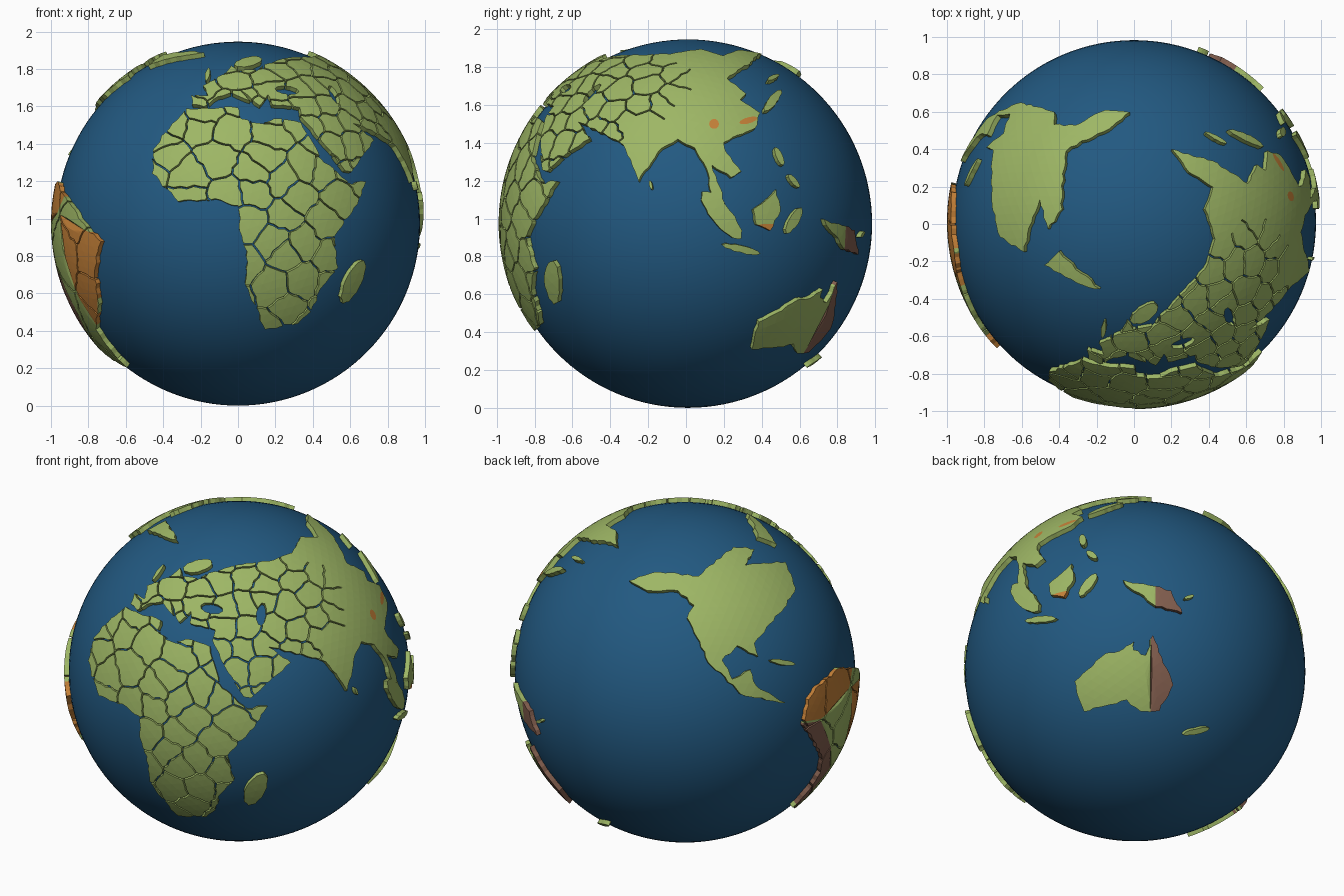
import bpy, bmesh, random
from math import sin, cos, radians, acos, floor, pi
from mathutils import Vector
from mathutils.geometry import delaunay_2d_cdt

if "Cube" in bpy.data.objects:
    bpy.data.objects.remove(bpy.data.objects["Cube"])

random.seed(4)
CENTRE = Vector((0, 0.01, 0.973))
OCEAN_R, BASE_R, LAND_R = 0.973, 0.962, 1.0
GROOVE, STEP = 0.0045, 0.05


def material(name, *rgb):
    m = bpy.data.materials.new(name)
    m.diffuse_color = (*rgb, 1)
    m.use_nodes = True
    m.node_tree.nodes["Principled BSDF"].inputs["Base Color"].default_value = m.diffuse_color
    return m


ocean = material("ocean_blue", 0.016, 0.10, 0.22)
MATS = [material("land_green", 0.34, 0.47, 0.13),
        material("land_orange", 0.56, 0.22, 0.04),
        material("land_brown", 0.22, 0.11, 0.075)]
ORANGE, BROWN = 1, 2


# Drawing planes: coasts are sketched flat and projected onto the globe
def plane(az, el, cx, cy, s):
    a, e = radians(az), radians(el)
    right = Vector((cos(a), sin(a), 0))
    up = Vector((-sin(a) * sin(e), cos(a) * sin(e), cos(e)))
    out = right.cross(up)

    def project(*c):
        pts = []
        for x, y in zip(c[::2], c[1::2]):
            u, v = (x - cx) / s, (cy - y) / s
            w = max(0, 1 - u * u - v * v) ** 0.5
            pts.append((right * u + up * v + out * w).normalized())
        return pts
    return project


FRONT = plane(0, 0, 238, 224, 187)
RIGHT = plane(90, 0, 690, 226, 188)
TOP = plane(0, 90, 1135, 223, 187)
WEST = plane(215, 22, 683, 671, 174)
SOUTH = plane(142, -28, 1135, 671, 174)


# Long slim blob between two points, for islands and lakes
def blob(view, x1, y1, x2, y2, slim=0.33):
    c, d = Vector((x1 + x2, y1 + y2)) / 2, Vector((x2 - x1, y2 - y1)) / 2
    side = Vector((-d.y, d.x)) * slim
    ring = [c + d * cos(k * pi / 5) + side * sin(k * pi / 5) for k in range(10)]
    return view(*[v for p in ring for v in p])


# Break straight lines into a ragged coast or border
def ragged(line, size, rough):
    pts = []
    for a, b in zip(line, line[1:]):
        pts.append(a)
        d = b - a
        count = int(d.length / size)
        for k in range(1, count + 1):
            pts.append(a + d * k / (count + 1) + d.orthogonal().normalized() * random.uniform(-rough, rough))
    return pts + [line[-1]]


# Country borders: edges between cells grown around scattered seeds
def cell_borders(box, step):
    x0, x1, y0, y1 = box
    seeds = [Vector((x0 + step * (i + random.uniform(-.35, .35)), y0 + step * (j + random.uniform(-.35, .35))))
             for i in range(-1, int((x1 - x0) / step) + 3) for j in range(-1, int((y1 - y0) / step) + 3)]
    vs, _, fs, *_ = delaunay_2d_cdt(seeds, [], [], 0, 1e-5)
    shared = {}
    for f in fs:
        a, b, c = (vs[k] for k in f)
        b, c = b - a, c - a
        d = 2 * (b.x * c.y - b.y * c.x)
        if abs(d) < 1e-6:
            continue
        bb, cc = b.dot(b), c.dot(c)
        mid = a + Vector((c.y * bb - b.y * cc, b.x * cc - c.x * bb)) / d
        for i, j in zip(f, f[1:] + f[:1]):
            shared.setdefault((min(i, j), max(i, j)), []).append(mid)
    return [m for m in shared.values() if len(m) == 2 and 1e-3 < (m[0] - m[1]).length < 2 * step]


# Raised land plate with lakes, colour areas and border grooves
def land(name, outline, paints=(), lakes=(), cell=0, focus=None, reach=9, rough=0.008):
    n = sum(outline, Vector()).normalized()
    e1 = n.orthogonal().normalized()
    e2 = n.cross(e1)

    def flat(p):
        t = p - n * p.dot(n)
        t = t.normalized() * acos(max(-1, min(1, p.dot(n))))
        return Vector((t.dot(e1), t.dot(e2)))

    def curved(q):
        r = max(q.length, 1e-9)
        return n * cos(r) + (e1 * q.x + e2 * q.y) * (sin(r) / r)

    verts, faces = [], []

    def add(poly):
        if sum(a.x * b.y - a.y * b.x for a, b in zip(poly, poly[1:] + poly[:1])) < 0:
            poly = poly[::-1]
        faces.append(list(range(len(verts), len(verts) + len(poly))))
        verts.extend(poly)

    main = [flat(p) for p in outline]
    main = ragged(main + main[:1], 0.035, rough)[:-1]
    add(main)
    for poly in [p for _, p in paints] + list(lakes):
        add([flat(p) for p in poly])
    xs, ys = [p.x for p in main], [p.y for p in main]
    box = min(xs), max(xs), min(ys), max(ys)
    if cell:
        mid = flat(focus) if focus else Vector((0, 0))
        for ends in cell_borders(box, cell):
            if (ends[0] - mid).length > reach:
                continue
            line = ragged(ends, 0.04, 0.01)
            for a, b in zip(line, line[1:]):
                d = (b - a).normalized() * GROOVE
                s = Vector((-d.y, d.x))
                a, b = a - d / 2, b + d / 2
                add([a - s, b - s, b + s, a + s])
    for i in range(floor(box[0] / STEP), floor(box[1] / STEP) + 2):
        for j in range(floor(box[2] / STEP), floor(box[3] / STEP) + 2):
            verts.append(Vector((i, j + 0.5 * (i % 2))) * STEP)

    vs, _, fs, _, _, origin = delaunay_2d_cdt(verts, [], faces, 1, 1e-5)
    bm = bmesh.new()
    bv = [bm.verts.new(curved(v) * BASE_R) for v in vs]
    for f, o in zip(fs, origin):
        if 0 in o and max(o) <= len(paints):
            face = bm.faces.new([bv[k] for k in f])
            face.material_index = paints[max(o) - 1][0] if max(o) else 0
    bmesh.ops.delete(bm, geom=[v for v in bm.verts if not v.link_faces], context='VERTS')
    for g in bmesh.ops.extrude_face_region(bm, geom=bm.faces[:])['geom']:
        if isinstance(g, bmesh.types.BMVert):
            g.co *= LAND_R / BASE_R
    me = bpy.data.meshes.new(name)
    bm.to_mesh(me)
    bm.free()
    for m in MATS:
        me.materials.append(m)
    ob = bpy.data.objects.new(name, me)
    ob.location = CENTRE
    bpy.context.collection.objects.link(ob)


# Ocean ball
bpy.ops.mesh.primitive_uv_sphere_add(segments=128, ring_count=64, radius=OCEAN_R, location=CENTRE)
bpy.context.object.name = "ocean"
bpy.context.object.data.materials.append(ocean)
bpy.ops.object.shade_smooth()

# Africa
land("africa", FRONT(186,109, 238,108, 241,119, 262,123, 274,119, 301,123, 320,158, 350,184, 366,182, 355,208, 335,236,
     338,268, 320,290, 311,312, 298,324, 265,330, 245,285, 247,252, 239,225, 238,206, 215,199, 178,202, 152,174,
     153,150, 172,124), cell=0.17)

# Europe and Asia: north coast, Arctic, Pacific, Indian Ocean, Mediterranean
land("eurasia", FRONT(192,105, 191,96, 208,96, 203,86, 226,73, 231,66, 237,71, 258,70, 264,65, 290,58)
     + TOP(1206,270, 1216,240, 1206,210, 1214,188, 1190,173, 1173,150, 1200,158)
     + RIGHT(752,67, 729,82, 748,97, 742,103, 762,116, 757,131, 726,145, 728,155, 743,174, 733,180, 714,168, 727,206,
             714,197, 708,170, 697,151)
     + RIGHT(680,142, 664,151, 641,184, 626,148, 610,139, 581,125, 592,142, 550,174)
     + FRONT(345,171, 322,142, 301,117, 300,108, 272,105, 268,95, 260,106, 237,88, 250,101, 231,93, 218,97, 204,107),
     paints=[(ORANGE, blob(RIGHT, 741,126, 759,121)), (ORANGE, blob(RIGHT, 711,127, 721,127, 1))],
     lakes=[blob(FRONT, 275,89, 299,92), blob(FRONT, 329,86, 339,104)],
     cell=0.14, focus=FRONT(310,95)[0], reach=0.6, rough=0.006)

# North and Central America, Greenland
land("north_america", TOP(1131,113, 1110,130, 1067,152, 1063,210, 1049,230, 1041,200, 1025,253, 1001,238, 993,205)
     + WEST(768,615, 752,634, 756,647, 735,636, 720,650, 730,669, 748,660, 754,676, 785,696, 807,690, 800,701, 738,684,
            706,652, 685,608, 692,596, 676,582, 645,582))
land("greenland", TOP(1045,266, 1060,252, 1101,290, 1078,284))

# South America
land("south_america", WEST(806,692, 813,681, 836,662) + FRONT(72,207, 101,242, 95,268, 99,305, 96,330, 127,368)
     + WEST(790,804, 818,768, 820,755, 801,718),
     paints=[(ORANGE, WEST(798,714, 818,712, 846,684, 850,655, 798,670)),
             (ORANGE, FRONT(60,215, 80,300, 100,330, 115,240)),
             (BROWN, WEST(790,716, 818,714, 827,765, 790,806))], cell=0.3)

# Australia, New Guinea, Borneo
land("australia", SOUTH(1070,688, 1100,660, 1118,655, 1128,648, 1128,656, 1140,661, 1147,641, 1168,690, 1155,716,
     1136,717, 1122,706, 1080,718), paints=[(BROWN, SOUTH(1145,635, 1146,725, 1175,725, 1175,635))])
land("new_guinea", SOUTH(1117,586, 1132,589, 1165,596, 1176,618, 1150,612, 1124,594),
     paints=[(BROWN, SOUTH(1149,580, 1149,620, 1185,625, 1185,588))])
land("borneo", RIGHT(755,212, 778,192, 782,214, 772,233, 758,227),
     paints=[(ORANGE, blob(RIGHT, 752,232, 788,232))])

# Islands
for name, view, *ends in [
        ("madagascar", FRONT, 364,261, 343,304), ("scandinavia", FRONT, 234,65, 262,59),
        ("britain", FRONT, 209,68, 206,81), ("sumatra", RIGHT, 704,194, 743,241),
        ("java", RIGHT, 724,247, 762,256, 0.2), ("sulawesi", RIGHT, 788,236, 803,210),
        ("luzon", RIGHT, 777,150, 785,168), ("mindanao", RIGHT, 790,177, 801,190),
        ("japan", RIGHT, 766,114, 783,93), ("hokkaido", RIGHT, 769,83, 781,78),
        ("new_zealand", SOUTH, 1179,739, 1206,732, 0.2), ("new_britain", SOUTH, 1178,603, 1188,600),
        ("cuba", WEST, 768,651, 793,656, 0.2), ("sri_lanka", RIGHT, 652,183, 654,192)]:
    land(name, blob(view, *ends), rough=0.004)
